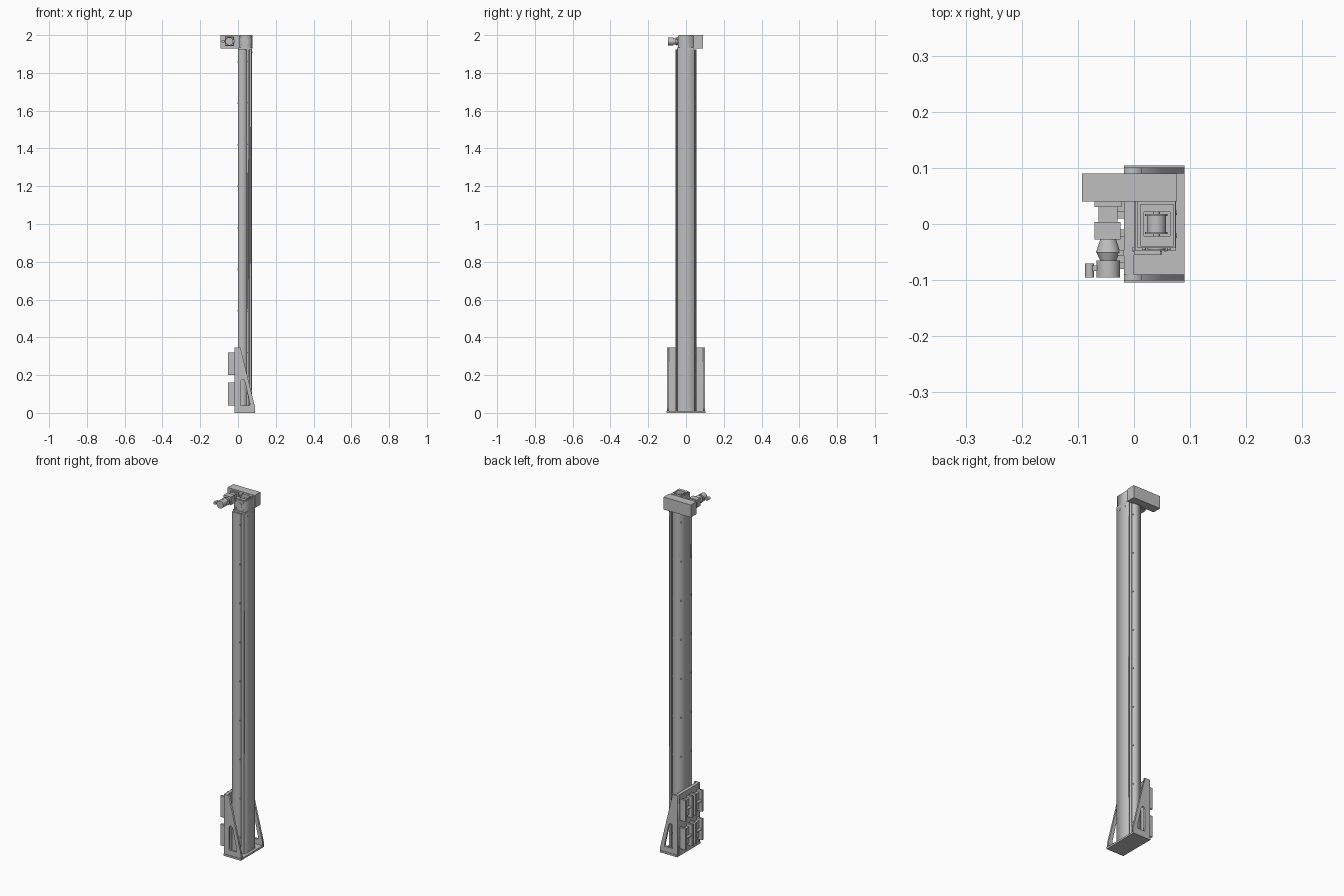
import bpy
from math import pi
from mathutils import Matrix, Vector

cube = bpy.data.objects.get("Cube")
if cube:
    bpy.data.objects.remove(cube, do_unlink=True)

grey = bpy.data.materials.new("plain grey")
grey.use_nodes = True
grey.diffuse_color = (0.52, 0.52, 0.52, 1)
grey.node_tree.nodes["Principled BSDF"].inputs["Base Color"].default_value = (0.52, 0.52, 0.52, 1)


def finish(name):
    ob = bpy.context.object
    ob.name = ob.data.name = name
    ob.data.materials.clear()
    ob.data.materials.append(grey)
    return ob


def box(name, lo, hi):
    lo, hi = Vector(lo), Vector(hi)
    bpy.ops.mesh.primitive_cube_add(size=1)
    ob = finish(name)
    ob.data.transform(Matrix.Translation((lo + hi) / 2) @ Matrix.Diagonal((*(hi - lo), 1)))
    return ob


def rod(name, centre, radius, length, axis="Y", tip=None, sides=32):
    """Cylinder or taper along an axis."""
    rot = {"X": (0, pi / 2, 0), "Y": (pi / 2, 0, 0), "Z": (0, 0, 0)}[axis]
    bpy.ops.mesh.primitive_cone_add(vertices=sides, radius1=radius, depth=length,
                                    radius2=radius if tip is None else tip,
                                    location=centre, rotation=rot)
    bpy.ops.object.shade_smooth_by_angle(angle=0.6)
    return finish(name)


def plate(name, loops, lo, hi, axis="Z"):
    """Extruded outline; further loops become holes. Outlines are XY or XZ."""
    cu = bpy.data.curves.new(name, "CURVE")
    cu.dimensions, cu.fill_mode, cu.extrude = "2D", "BOTH", (hi - lo) / 2
    for pts in loops:
        sp = cu.splines.new("POLY")
        sp.points.add(len(pts) - 1)
        for p, q in zip(sp.points, pts):
            p.co = (*q, 0, 1)
        sp.use_cyclic_u = True
    ob = bpy.data.objects.new(name, cu)
    bpy.context.collection.objects.link(ob)
    mid = (lo + hi) / 2
    if axis == "Y":
        ob.rotation_euler.x = pi / 2
        ob.location.y = mid
    else:
        ob.location.z = mid
    bpy.ops.object.select_all(action="DESELECT")
    ob.select_set(True)
    bpy.context.view_layer.objects.active = ob
    bpy.ops.object.convert(target="MESH")
    return finish(name)


def rect(x0, y0, x1, y1):
    return [(x0, y0), (x1, y0), (x1, y1), (x0, y1)]


# Grooved column extrusion
half = [(0, .055), (.047, .055), (.047, .04), (.054, .04), (.054, .05),
        (.062, .047), (.062, .036), (.069, .036), (.069, .046), (.075, .044)]
plate("column", [half + [(x, -y) for x, y in reversed(half)]], 0.01, 1.925)

# Fixing bolts along both sides of the column
for i in range(9):
    z = 0.1 + 0.22 * i
    for side in (-1, 1):
        rod("rear_bolt", (-0.001, side * 0.045, z), 0.004, 0.004, "X", sides=12)
        rod("edge_bolt", (0.048, side * 0.0515, z), 0.003, 0.004, "X", sides=12)
for z in (0.02, 1.91):
    for side in (-1, 1):
        rod("cover_bolt", (0.0755, side * 0.02, z), 0.004, 0.002, "X", sides=12)

# Foot: floor plate, back plate, and two windowed gussets
box("floor_plate", (-0.018, -0.104, 0), (0.09, 0.104, 0.01))
box("back_plate", (-0.018, -0.09, 0.01), (0, 0.09, 0.345))
outline = [(-.018, .01), (.09, .01), (.09, .03), (.013, .345), (-.018, .345)]
window = [(.014, .04), (.062, .04), (.063, .05), (.038, .162), (.033, .174),
          (.026, .178), (.018, .174), (.014, .162)]
for side, label in ((-1, "right"), (1, "left")):
    a, b = sorted((side * 0.09, side * 0.101))
    plate(label + "_gusset", [outline, window], a, b, "Y")

# Clamp units on the back plate, two by two
for z0 in (0.04, 0.2):
    for y0 in (-0.08, 0.01):
        y1, z1 = y0 + 0.07, z0 + 0.12
        for y in (y0, y1 - 0.012):
            box("clamp_cheek", (-0.053, y, z0), (-0.018, y + 0.012, z1))
        box("clamp_core", (-0.035, y0 + 0.012, z0 + 0.015), (-0.018, y1 - 0.012, z1 - 0.015))
        rod("clamp_pin", (-0.042, y0 + 0.035, z0 + 0.06), 0.007, 0.07, sides=16)

# Head: hollow housing with a pulley in its top opening
frame = rect(0.006, -0.043, 0.074, 0.04)
hole = rect(0.018, -0.021, 0.064, 0.021)
plate("head_housing", [frame, hole], 1.935, 1.995)
plate("head_cover", [rect(0.012, -0.04, 0.07, 0.036), hole], 1.995, 2.0)
box("head_flange", (0.002, -0.047, 1.925), (0.075, 0.042, 1.935))
rod("pulley", (0.04, 0, 1.968), 0.017, 0.03)
for y in (-0.016, 0.016):
    rod("pulley_flange", (0.04, y, 1.968), 0.02, 0.003)
rod("pulley_axle", (0.04, 0, 1.968), 0.006, 0.08)
rod("bearing_cap", (0.04, -0.043, 1.967), 0.016, 0.006)
for dx in (-0.022, 0.022):
    for dz in (-0.02, 0.02):
        rod("head_bolt", (0.04 + dx, -0.044, 1.967 + dz), 0.003, 0.004, sides=12)
for y in (-0.031, 0.029):
    rod("cover_screw", (0.041, y, 2.0), 0.003, 0.001, "Z", sides=12)

# Belt drive arm
box("drive_arm", (-0.093, 0.04, 1.93), (0.077, 0.09, 2.0))

# Gearbox and motor beside the head
box("gearbox_flange", (-0.07, 0.03, 1.942), (-0.022, 0.04, 1.992))
box("gearbox", (-0.063, 0.0, 1.947), (-0.029, 0.03, 1.985))
box("gearbox_block", (-0.07, -0.028, 1.945), (-0.024, 0.004, 1.99))
rod("gearbox_neck", (-0.046, -0.039, 1.967), 0.014, 0.024, tip=0.022)
rod("motor_neck", (-0.046, -0.058, 1.967), 0.021, 0.016, tip=0.014)
rod("motor_body", (-0.046, -0.08, 1.967), 0.021, 0.03)
box("motor_bracket", (-0.04, -0.056, 1.958), (-0.018, -0.046, 1.976))
box("plug_arm", (-0.075, -0.084, 1.963), (-0.06, -0.074, 1.973))
rod("plug", (-0.079, -0.083, 1.967), 0.008, 0.025, sides=16)
